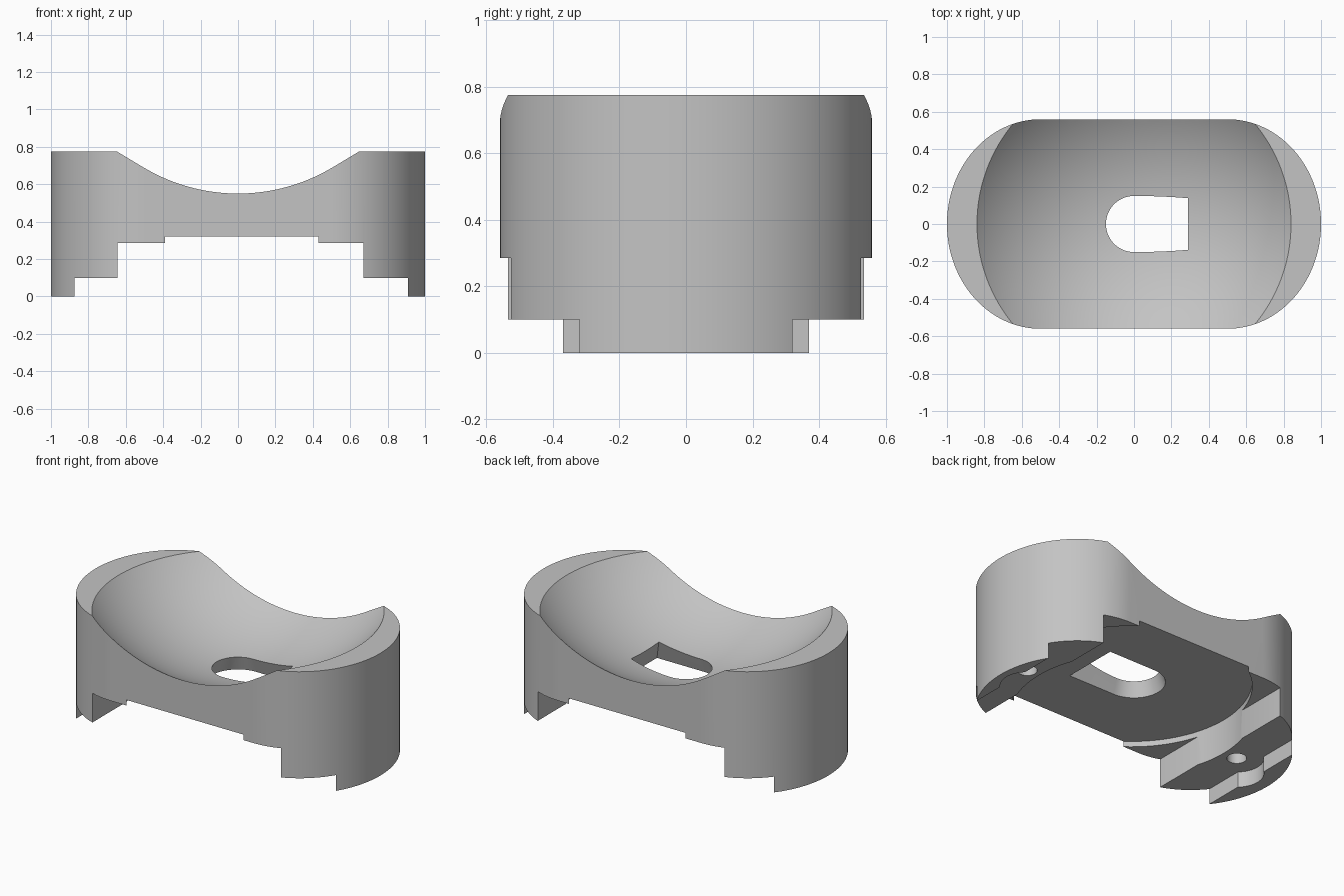
import bpy, bmesh, math

if "Cube" in bpy.data.objects:
    bpy.data.objects.remove(bpy.data.objects["Cube"], do_unlink=True)

grey = bpy.data.materials.new("plain grey")
grey.use_nodes = True
colour = (0.55, 0.55, 0.55, 1)
grey.diffuse_color = colour
grey.node_tree.nodes["Principled BSDF"].inputs["Base Color"].default_value = colour


def make_object(name, bm):
    bmesh.ops.recalc_face_normals(bm, faces=bm.faces)
    mesh = bpy.data.meshes.new(name)
    bm.to_mesh(mesh)
    bm.free()
    mesh.materials.append(grey)
    obj = bpy.data.objects.new(name, mesh)
    bpy.context.collection.objects.link(obj)
    return obj


def loft(name, low, high, z0, z1):
    """Closed solid between two matching outlines."""
    bm = bmesh.new()
    a = [bm.verts.new((x, y, z0)) for x, y in low]
    b = [bm.verts.new((x, y, z1)) for x, y in high]
    bm.faces.new(a)
    bm.faces.new(b)
    n = len(a)
    for i in range(n):
        j = (i + 1) % n
        bm.faces.new((a[i], a[j], b[j], b[i]))
    return make_object(name, bm)


def arc(cx, rx, ry, start, end, steps):
    angles = [math.radians(start + (end - start) * i / steps) for i in range(steps + 1)]
    return [(cx + rx * math.cos(t), ry * math.sin(t)) for t in angles]


def cylinder(name, cx, r, z0, z1, steps=64):
    ring = arc(cx, r, r, 0, 360, steps)[:-1]
    return loft(name, ring, ring, z0, z1)


def slab(name, x0, x1, z1):
    ring = [(x0, -1), (x1, -1), (x1, 1), (x0, 1)]
    return loft(name, ring, ring, -0.2, z1)


def opening_outline(z):
    # Round at one end, square at the other, narrowing upwards
    r = 0.15 + (0.412 - z) * 0.33
    end = 0.29 + (0.44 - z) * 0.33
    return arc(0, r, r, 90, 270, 32) + [(end, -r), (end, r)]


# Main body with elliptical ends
outline = arc(0.5, 0.5, 0.56, -90, 90, 64) + arc(-0.5, 0.5, 0.56, 90, 270, 64)
body = loft("cradle_body", outline, outline, 0, 0.775)

# Spherical bowl in the top
bm = bmesh.new()
bmesh.ops.create_uvsphere(bm, u_segments=128, v_segments=96, radius=1.132)
bmesh.ops.translate(bm, verts=bm.verts, vec=(0, 0, 1.534))
cutters = [make_object("bowl_cutter", bm)]

# Stepped underside with a round recess
cutters += [
    slab("foot_step_cutter", -0.875, 0.91, 0.1),
    slab("middle_step_cutter", -0.645, 0.67, 0.285),
    cylinder("round_recess_cutter", 0.02, 0.694, -0.2, 0.32, 128),
]

# Scalloped feet and screw holes
for side, x in (("right", -0.77), ("left", 0.80)):
    cutters.append(cylinder(side + "_scallop_cutter", x, 0.156, -0.2, 0.1))
    cutters.append(cylinder(side + "_screw_hole_cutter", x, 0.057, -0.2, 0.35, 32))

# Drafted opening through the bowl floor
cutters.append(loft("opening_cutter", opening_outline(0.25), opening_outline(0.6), 0.25, 0.6))

# Apply all cuts, then drop the cutters
bpy.context.view_layer.objects.active = body
for cutter in cutters:
    cutter.hide_render = True
    mod = body.modifiers.new(cutter.name, 'BOOLEAN')
    mod.operation = 'DIFFERENCE'
    mod.solver = 'EXACT'
    mod.object = cutter
    bpy.ops.object.modifier_apply(modifier=mod.name)
for cutter in cutters:
    bpy.data.objects.remove(cutter, do_unlink=True)

bpy.ops.object.select_all(action='DESELECT')
body.select_set(True)
bpy.ops.object.shade_smooth_by_angle(angle=math.radians(25))
